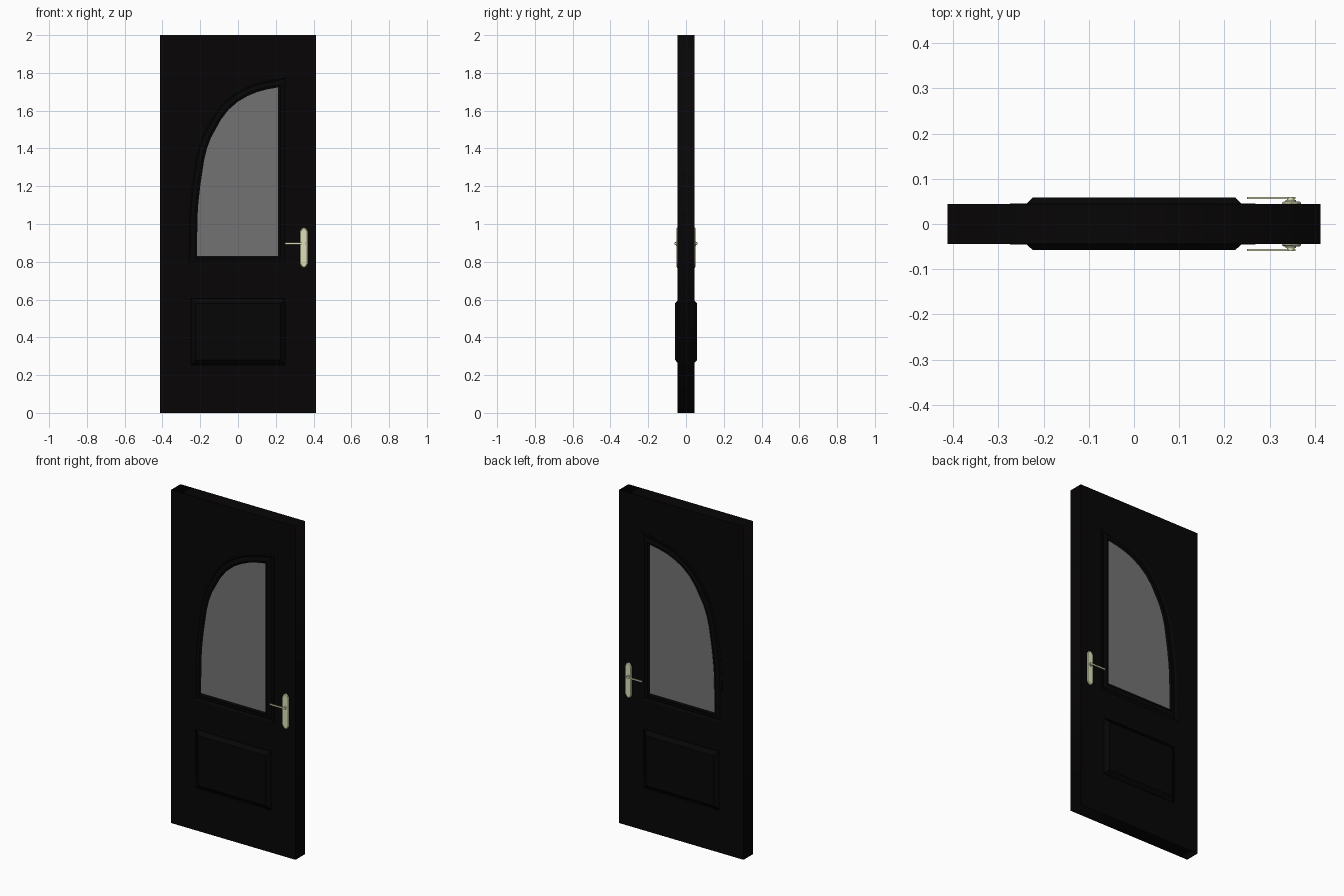
import bpy, bmesh, math
from mathutils import Vector

if "Cube" in bpy.data.objects:
    bpy.data.objects.remove(bpy.data.objects["Cube"])

HALF = 0.044  # half door thickness


def material(name, rgba):
    m = bpy.data.materials.new(name)
    m.diffuse_color = rgba
    m.use_nodes = True
    m.node_tree.nodes["Principled BSDF"].inputs["Base Color"].default_value = m.diffuse_color
    return m


BLACK = material("black_paint", (0.0022, 0.0016, 0.0018, 1))
TRIM = material("trim_paint", (0.0016, 0.0018, 0.0016, 1))
GLASS = material("grey_glass", (0.17, 0.17, 0.17, 1))
BRASS = material("pale_brass", (0.72, 0.74, 0.47, 1))


def make(name, bm, mat):
    bmesh.ops.recalc_face_normals(bm, faces=bm.faces)
    me = bpy.data.meshes.new(name)
    bm.to_mesh(me)
    bm.free()
    me.materials.append(mat)
    ob = bpy.data.objects.new(name, me)
    bpy.context.collection.objects.link(ob)
    return ob


def rect(x0, x1, z0, z1):
    return [(x0, z0), (x0, z1), (x1, z1), (x1, z0)]


def offset(pts, d):
    """Mitred outward offset of a clockwise outline."""
    out = []
    for i, p in enumerate(pts):
        p = Vector(p)
        a = (p - Vector(pts[i - 1])).normalized()
        b = (Vector(pts[(i + 1) % len(pts)]) - p).normalized()
        na, nb = Vector((-a.y, a.x)), Vector((-b.y, b.x))
        out.append(tuple(p + (na + nb) * d / (1 + na.dot(nb))))
    return out


def loft(name, outline, profile, mat, caps=False):
    """Sweep (offset, y) profile steps around an outline."""
    bm = bmesh.new()
    rings = [[bm.verts.new((x, y, z)) for x, z in offset(outline, d)] for d, y in profile]
    n = len(outline)
    for a, b in zip(rings, rings[1:]):
        for i in range(n):
            j = (i + 1) % n
            bm.faces.new((a[i], a[j], b[j], b[i]))
    if caps:
        bm.faces.new(rings[0])
        bm.faces.new(rings[-1])
    return make(name, bm, mat)


# Outlines: glass, raised panel
window = [(-.217, .831), (-.215, 1.03), (-.21, 1.11), (-.2, 1.2), (-.18, 1.335), (-.165, 1.398),
          (-.143, 1.457), (-.09, 1.553), (-.05, 1.605), (0, 1.648), (.05, 1.677),
          (.1, 1.698), (.155, 1.713), (.212, 1.723), (.212, .831)]
panel = rect(-.224, .224, .28, .58)

# Door slab with window and panel openings
cu = bpy.data.curves.new("door_slab", "CURVE")
cu.dimensions = "2D"
cu.fill_mode = "BOTH"
cu.extrude = HALF
for pts in (rect(-.413, .413, 0, 2), offset(window, .055), offset(panel, .026)):
    sp = cu.splines.new("POLY")
    sp.points.add(len(pts) - 1)
    for p, (x, z) in zip(sp.points, pts):
        p.co = (x, z, 0, 1)
    sp.use_cyclic_u = True
slab = bpy.data.objects.new("door_slab", cu)
bpy.context.collection.objects.link(slab)
slab.rotation_euler.x = math.pi / 2
cu.materials.append(BLACK)
bpy.context.view_layer.objects.active = slab
slab.select_set(True)
bpy.ops.object.convert(target="MESH")
bpy.ops.object.transform_apply(location=False, rotation=True, scale=False)

# Window moulding on both faces, running through the opening
half = [(.057, .043), (.057, .0455), (.048, .0455), (.036, .039), (.012, .044), (0, .038)]
loft("window_moulding", window, [(d, -y) for d, y in half] + [(d, y) for d, y in reversed(half)], TRIM)

# Glass pane, nearly flush with both faces
loft("window_glass", window, [(0, -.040), (0, .040)], GLASS, caps=True)

# Raised panel, bevelled on both faces
loft("lower_panel", panel, [(0, -.058), (.026, -.033), (.026, .033), (0, .059)], TRIM, caps=True)

# Handles on both faces
plate = [(.328, .79), (.328, .96), (.337, .975), (.349, .982), (.361, .975), (.37, .96),
         (.37, .79), (.361, .775), (.349, .768), (.337, .775)]
for side, s in (("front", -1), ("back", 1)):
    loft(side + "_handle_plate", plate,
         [(0, s * .043), (0, s * .047), (-.004, s * .050)], BRASS, caps=True)
    knob = [(.347 + .012 * math.cos(t), .896 - .012 * math.sin(t))
            for t in (i * math.pi / 6 for i in range(12))]
    loft(side + "_handle_spindle", knob,
         [(0, s * .049), (0, s * .053), (-.004, s * .053), (-.004, s * .059)], BRASS, caps=True)
    loft(side + "_handle_lever", rect(.25, .358, .892, .901),
         [(0, s * .055), (0, s * .060)], BRASS, caps=True)
